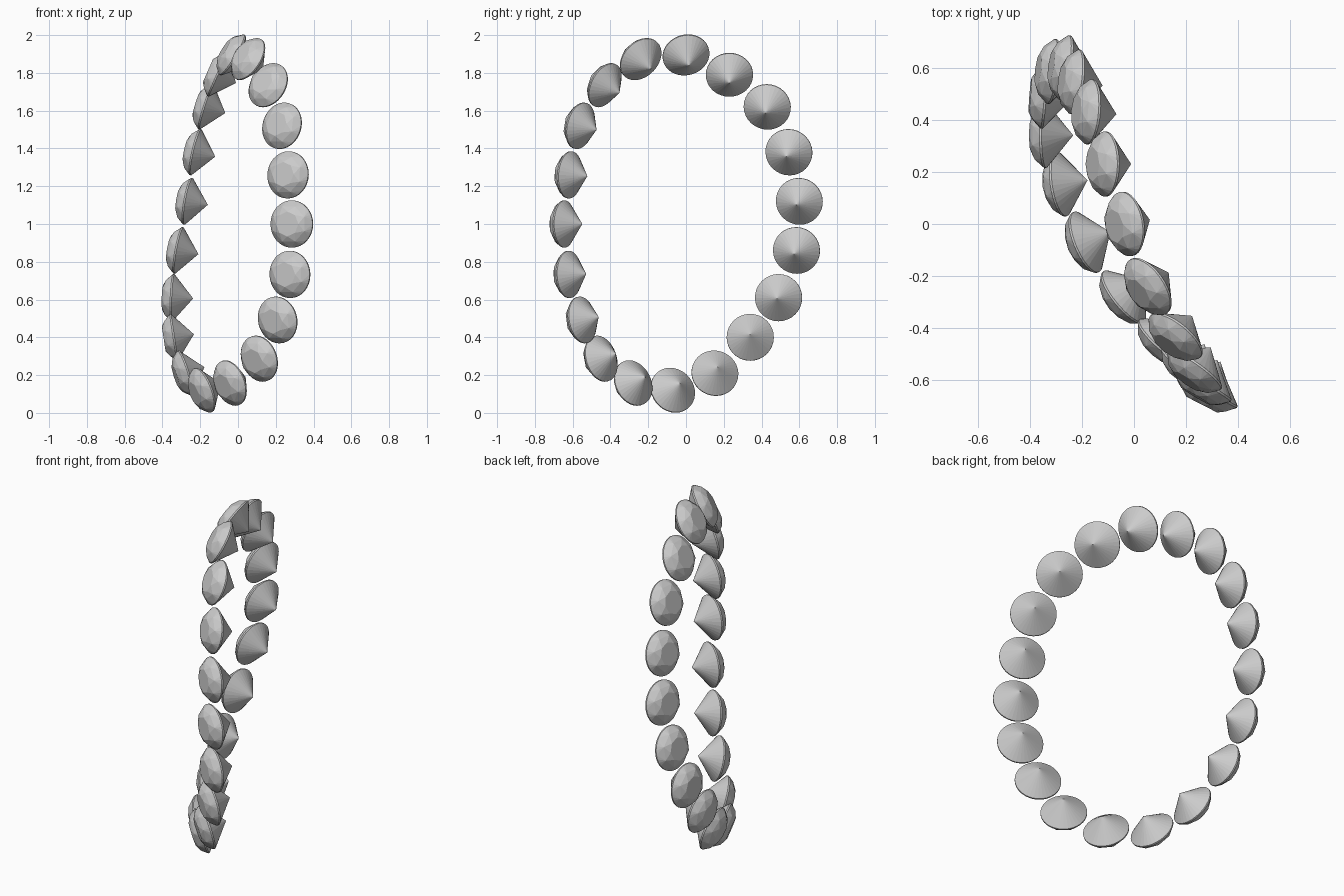
import bpy, bmesh, math
from mathutils import Vector

R = 0.125        # girdle radius


def ring(n, r, z, phase=0.0):
    return [(r * math.cos(math.tau * (i + phase) / n),
             r * math.sin(math.tau * (i + phase) / n), z) for i in range(n)]


# Brilliant-cut gem: table, kite points, thin girdle and pointed pavilion
def gem_mesh():
    bm = bmesh.new()
    points = (ring(8, 0.066, 0.054) + ring(8, 0.100, 0.036, 0.5)
              + ring(32, R, 0.004) + ring(32, R, -0.004) + [(0, 0, -0.108)])
    for p in points:
        bm.verts.new(p)
    bmesh.ops.convex_hull(bm, input=bm.verts)
    bmesh.ops.dissolve_limit(bm, angle_limit=math.radians(0.5),
                             verts=bm.verts, edges=bm.edges)
    bmesh.ops.recalc_face_normals(bm, faces=bm.faces)
    mesh = bpy.data.meshes.new("gem")
    bm.to_mesh(mesh)
    bm.free()
    return mesh


# Girdle centre and the y, z parts of the table direction (x part is negative)
gems = [
    (-0.03, 0.00, 1.895, -0.15, 0.52),
    (-0.11, 0.23, 1.79, 0.00, 0.40),
    (-0.17, 0.43, 1.62, 0.08, 0.30),
    (-0.225, 0.545, 1.38, 0.13, 0.22),
    (-0.265, 0.60, 1.12, 0.15, 0.17),
    (-0.315, 0.585, 0.86, 0.12, 0.18),
    (-0.345, 0.49, 0.61, 0.08, 0.04),
    (-0.34, 0.34, 0.40, 0.00, -0.15),
    (-0.28, 0.153, 0.21, -0.14, -0.30),
    (-0.185, -0.07, 0.12, -0.36, -0.34),
    (-0.04, -0.28, 0.158, -0.60, -0.30),
    (0.113, -0.45, 0.287, -0.73, -0.24),
    (0.21, -0.55, 0.492, -0.81, -0.15),
    (0.275, -0.62, 0.733, -0.85, -0.02),
    (0.285, -0.645, 1.00, -0.89, 0.00),
    (0.265, -0.615, 1.26, -0.86, 0.06),
    (0.233, -0.56, 1.52, -0.80, 0.20),
    (0.16, -0.43, 1.735, -0.72, 0.38),
    (0.055, -0.24, 1.873, -0.50, 0.48),
]

# Loop of gems, each flared outward from the ring
mesh = gem_mesh()
for i, (x, y, z, ny, nz) in enumerate(gems):
    normal = Vector((-math.sqrt(1 - ny * ny - nz * nz), ny, nz))
    gem = bpy.data.objects.new(f"gem_{i + 1:02d}", mesh)
    gem.location = (x, y, z)
    gem.rotation_euler = normal.to_track_quat('Z', 'Y').to_euler()
    bpy.context.collection.objects.link(gem)
